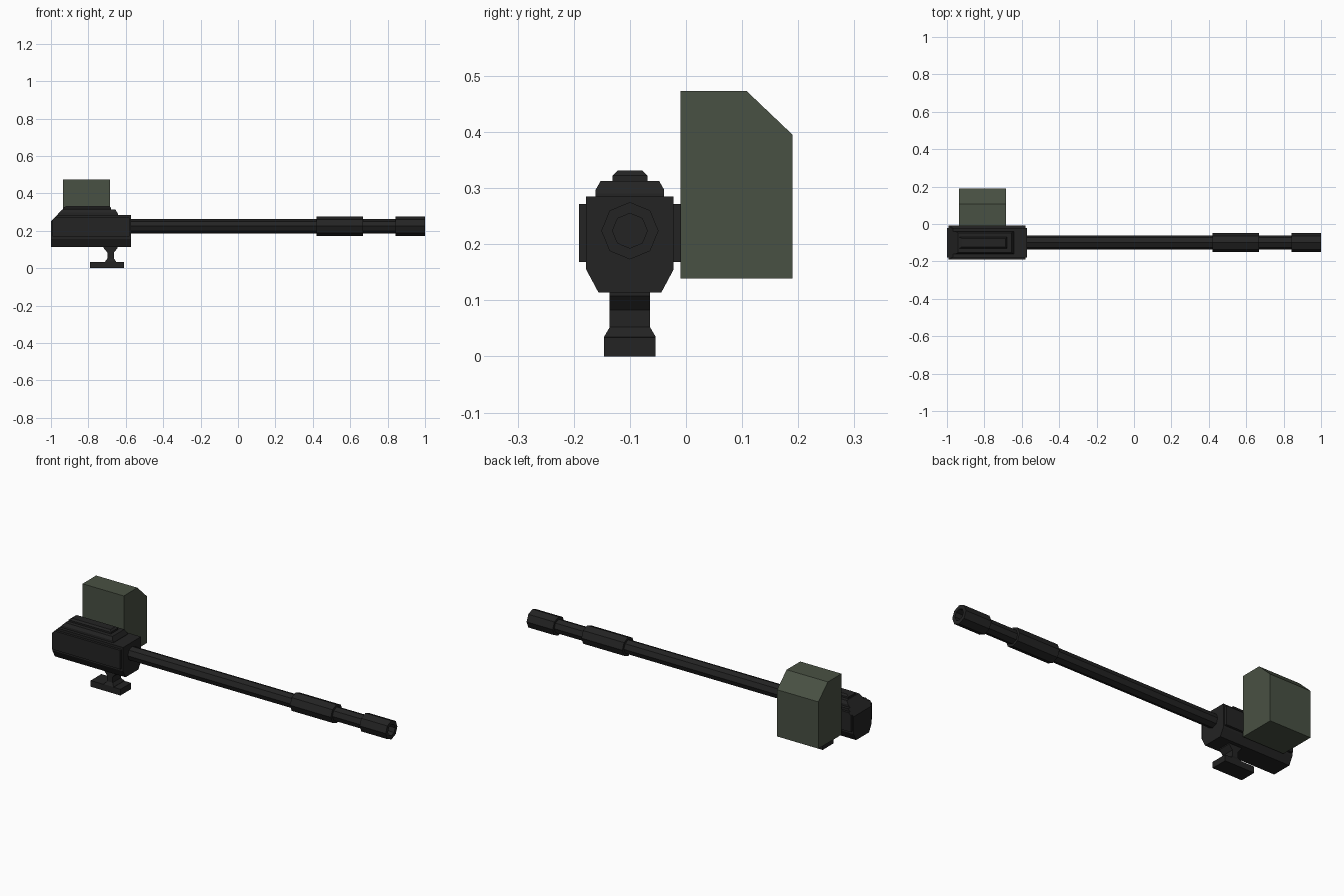
import bpy, bmesh, math
from mathutils import Vector

if "Cube" in bpy.data.objects:
    bpy.data.objects.remove(bpy.data.objects["Cube"])

CY = -0.10    # centre line of gun in y
BZ = 0.224    # bore height


def material(name, col):
    m = bpy.data.materials.new(name)
    m.diffuse_color = (*col, 1)
    m.use_nodes = True
    m.node_tree.nodes["Principled BSDF"].inputs["Base Color"].default_value = m.diffuse_color
    return m


BLACK = material("gunmetal black", (0.017, 0.017, 0.017))
GREEN = material("olive green", (0.066, 0.082, 0.056))


def loft(name, rings, mat, cuts=()):
    """Join closed rings of points, cap both ends, then trim by planes (point, outward normal)."""
    bm = bmesh.new()
    vs = [[bm.verts.new(p) for p in r] for r in rings]
    n = len(vs[0])
    for a, b in zip(vs, vs[1:]):
        for i in range(n):
            j = (i + 1) % n
            bm.faces.new((a[i], a[j], b[j], b[i]))
    bm.faces.new(vs[0])
    bm.faces.new(vs[-1])
    for co, no in cuts:
        bmesh.ops.bisect_plane(bm, geom=bm.verts[:] + bm.edges[:] + bm.faces[:],
                               plane_co=co, plane_no=Vector(no).normalized(),
                               clear_outer=True)
        bmesh.ops.holes_fill(bm, edges=[e for e in bm.edges if e.is_boundary])
    bmesh.ops.recalc_face_normals(bm, faces=bm.faces[:])
    me = bpy.data.meshes.new(name)
    bm.to_mesh(me)
    bm.free()
    me.materials.append(mat)
    ob = bpy.data.objects.new(name, me)
    bpy.context.collection.objects.link(ob)
    return ob


def along_x(name, profile, x0, x1, mat, cuts=()):
    return loft(name, [[(x, y, z) for y, z in profile] for x in (x0, x1)], mat, cuts)


def mirrored(half):
    """Half profile (offset, z), bottom to top, mirrored about the centre line."""
    return [(CY + d, z) for d, z in half] + [(CY - d, z) for d, z in reversed(half)]


def rect(x0, x1, hy, z):
    return [(x0, CY - hy, z), (x1, CY - hy, z), (x1, CY + hy, z), (x0, CY + hy, z)]


# receiver and top cover share the sloped rear
rear = ((-1, 0, 0.25), (-0.063, 0, 0.06))
nose = ((-0.642, 0, 0.290), (0.023, 0, 0.013))
along_x("receiver", mirrored([(0.056, 0.114), (0.078, 0.155), (0.078, 0.285)]),
        -1.0, -0.572, BLACK, [rear])
along_x("top_cover", mirrored([(0.061, 0.270), (0.061, 0.297), (0.052, 0.313)]),
        -1.0, -0.642, BLACK, [rear, nose])
loft("cover_rib", [rect(-0.935, -0.678, 0.031, 0.305), rect(-0.935, -0.678, 0.031, 0.322),
                   rect(-0.920, -0.687, 0.022, 0.331)], BLACK)

# side plates
for side, label in ((-1, "front"), (1, "back")):
    ys = sorted((CY + side * 0.070, CY + side * 0.091))
    along_x(label + "_side_plate",
            [(ys[0], 0.168), (ys[1], 0.168), (ys[1], 0.272), (ys[0], 0.272)],
            -0.992, -0.580, BLACK, [rear])

# barrel with sleeve and hollow muzzle, eight sided
steps = [(-0.60, 0.0375), (0.42, 0.0375), (0.42, 0.051), (0.668, 0.051), (0.668, 0.0375),
         (0.842, 0.0375), (0.842, 0.051), (1.0, 0.051), (1.0, 0.031), (0.93, 0.031)]
loft("barrel", [[(x, CY + r * math.sin(k * math.pi / 4), BZ + r * math.cos(k * math.pi / 4))
                 for k in range(8)] for x, r in steps], BLACK)

# pintle mount
MX = -0.681
loft("mount_base", [rect(-0.79, -0.61, 0.046, z) for z in (0, 0.034)], BLACK)
loft("mount_neck", [rect(MX - hx, MX + hx, hy, z) for z, hx, hy in
                    ((0.030, 0.030, 0.046), (0.035, 0.030, 0.046), (0.052, 0.017, 0.036),
                     (0.083, 0.017, 0.036), (0.108, 0.038, 0.036), (0.120, 0.038, 0.036))], BLACK)

# ammunition box
along_x("ammo_box", [(-0.01, 0.139), (0.19, 0.139), (0.19, 0.395), (0.108, 0.473), (-0.01, 0.473)],
        -0.935, -0.685, GREEN)
